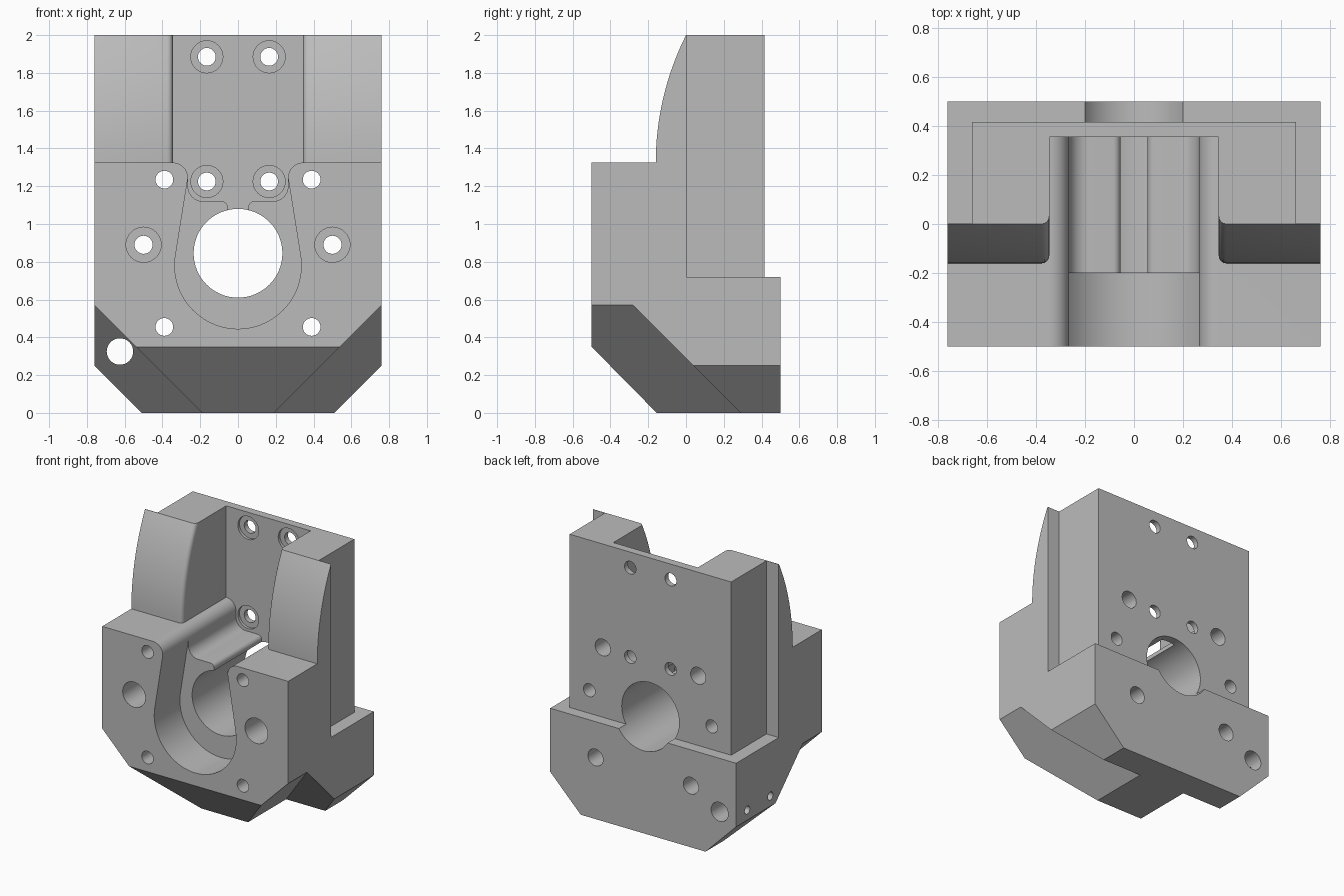
import bpy, bmesh
from math import sin, cos, radians, sqrt

cube = bpy.data.objects.get("Cube")
if cube:
    bpy.data.objects.remove(cube, do_unlink=True)

grey = bpy.data.materials.new("grey plastic")
grey.use_nodes = True
grey.diffuse_color = (0.5, 0.5, 0.5, 1)
grey.node_tree.nodes["Principled BSDF"].inputs["Base Color"].default_value = (0.5, 0.5, 0.5, 1)


def prism(name, near, far):
    """Solid between two matching loops of 3D points."""
    bm = bmesh.new()
    a = [bm.verts.new(p) for p in near]
    b = [bm.verts.new(p) for p in far]
    n = len(a)
    bm.faces.new(a)
    bm.faces.new(b[::-1])
    for i in range(n):
        j = (i + 1) % n
        bm.faces.new((a[j], a[i], b[i], b[j]))
    bmesh.ops.recalc_face_normals(bm, faces=bm.faces)
    mesh = bpy.data.meshes.new(name)
    bm.to_mesh(mesh)
    bm.free()
    ob = bpy.data.objects.new(name, mesh)
    bpy.context.collection.objects.link(ob)
    mesh.materials.append(grey)
    return ob


def arc(cx, cz, r, start, end, n=12):
    return [(cx + r * cos(radians(start + (end - start) * i / n)),
             cz + r * sin(radians(start + (end - start) * i / n))) for i in range(n + 1)]


def along_y(pts, y0, y1):
    return prism("cutter", [(x, y0, z) for x, z in pts], [(x, y1, z) for x, z in pts])


def along_x(pts, x0, x1, name="cutter"):
    return prism(name, [(x0, y, z) for y, z in pts], [(x1, y, z) for y, z in pts])


def circle(cx, cz, r, n=32):
    return arc(cx, cz, r, 0, 360, n)[:-1]


def rect(x0, x1, z0, z1):
    return [(x0, z0), (x1, z0), (x1, z1), (x0, z1)]


def mirrored(half):
    return half + [(-x, z) for x, z in reversed(half) if abs(x) > 1e-5]


def cut(cutter):
    cutter.hide_render = True
    mod = body.modifiers.new("cut", "BOOLEAN")
    mod.operation, mod.solver, mod.object = "DIFFERENCE", "EXACT", cutter
    bpy.context.view_layer.objects.active = body
    bpy.ops.object.modifier_apply(modifier=mod.name)
    bpy.data.objects.remove(cutter, do_unlink=True)


# Main body: side profile with curved wing front and chamfered lower front
R, shelf = 1.504, 1.325
wing = [(-0.16 + R - sqrt(R * R - h * h), shelf + h)
        for h in [0.675 * i / 16 for i in range(17)]]
profile = [(-0.5, 0.35), (-0.5, shelf)] + wing + [
    (0.415, 2), (0.415, 0.72), (0.5, 0.72), (0.5, 0), (-0.155, 0)]
body = along_x(profile, -0.76, 0.76, "mount_body")

# Open channel with rounded shoulders and rounded floor corners
shoulder = [(0.345, 2.2)] + arc(0.345, 1.245, 0.08, 90, 180)
channel = shoulder + arc(0.185, 1.2, 0.08, 0, -90)
cut(along_y(mirrored(channel), -0.2, 0.355))
pocket = shoulder + arc(0, 0.78, 0.335, 9, -90, 24)
cut(along_y(mirrored(pocket), -0.7, -0.2))

# Round the inner front edge of each wing
bm = bmesh.new()
bm.from_mesh(body.data)
edges = []
for e in bm.edges:
    mid = (e.verts[0].co + e.verts[1].co) / 2
    if mid.z > shelf + 0.01 and abs(abs(mid.x) - 0.345) < 0.002 and len(e.link_faces) == 2:
        n1, n2 = sorted((f.normal for f in e.link_faces), key=lambda n: abs(n.x))
        if abs(n1.x) < 0.1 and n1.y < -0.5 and abs(n2.x) > 0.9 and mid.y < 0:
            edges.append(e)
if edges:
    bmesh.ops.bevel(bm, geom=edges, offset=0.03, segments=4, profile=0.5,
                    affect="EDGES", clamp_overlap=True)
bm.to_mesh(body.data)
bm.free()

# Side steps and corner chamfers
for s in (-1, 1):
    cut(along_y([(s * x, z) for x, z in rect(0.66, 1, 0.72, 2.3)], 0.003, 1))
    cut(along_y([(s * x, z) for x, z in [(0.41, -0.1), (0.91, 0.4), (0.91, -0.1)]], -1, 1))
    tri = [(s * 0.09, -0.1), (s * 0.9, 0.71), (s * 0.9, -0.1)]
    cut(prism("cutter", [(x, -1, z) for x, z in tri], [(x, 0.29 - z, z) for x, z in tri]))

# Central bore and the slit that opens it to the channel
cut(along_y(circle(0, 0.845, 0.235, 64), -1, 1))
slit = [(0.075, 1.14)] + arc(0.085, 1.09, 0.03, 90, 180, 6) + [(0.055, 1.0)]
cut(along_y(mirrored(slit), -0.21, 0.355))

# Screw holes: x, z, bore radius, recess radius, recess start and end in y
for s in (-1, 1):
    for x, z, r, big, y0, y1 in (
            (0.165, 1.885, 0.047, 0.085, 0.3, 0.375),
            (0.165, 1.225, 0.047, 0.085, 0.2, 0.375),
            (0.39, 1.235, 0.047, 0.062, 0.2, 1),
            (0.39, 0.455, 0.047, 0.062, 0.25, 1),
            (0.5, 0.89, 0.048, 0.093, -1, -0.2)):
        cut(along_y(circle(s * x, z, r), -1 if x > 0.2 else 0.2, 1))
        cut(along_y(circle(s * x, z, big), y0, y1))

# Corner through hole and two small cross holes on the right side
cut(along_y(circle(-0.625, 0.325, 0.07), -1, 1))
for y in (0.1, 0.37):
    cut(along_x(circle(y, 0.325, 0.03, 24), -1, -0.62))

# Smooth curves, keep hard edges
bpy.ops.object.select_all(action="DESELECT")
body.select_set(True)
bpy.context.view_layer.objects.active = body
bpy.ops.object.shade_smooth_by_angle(angle=radians(30))
